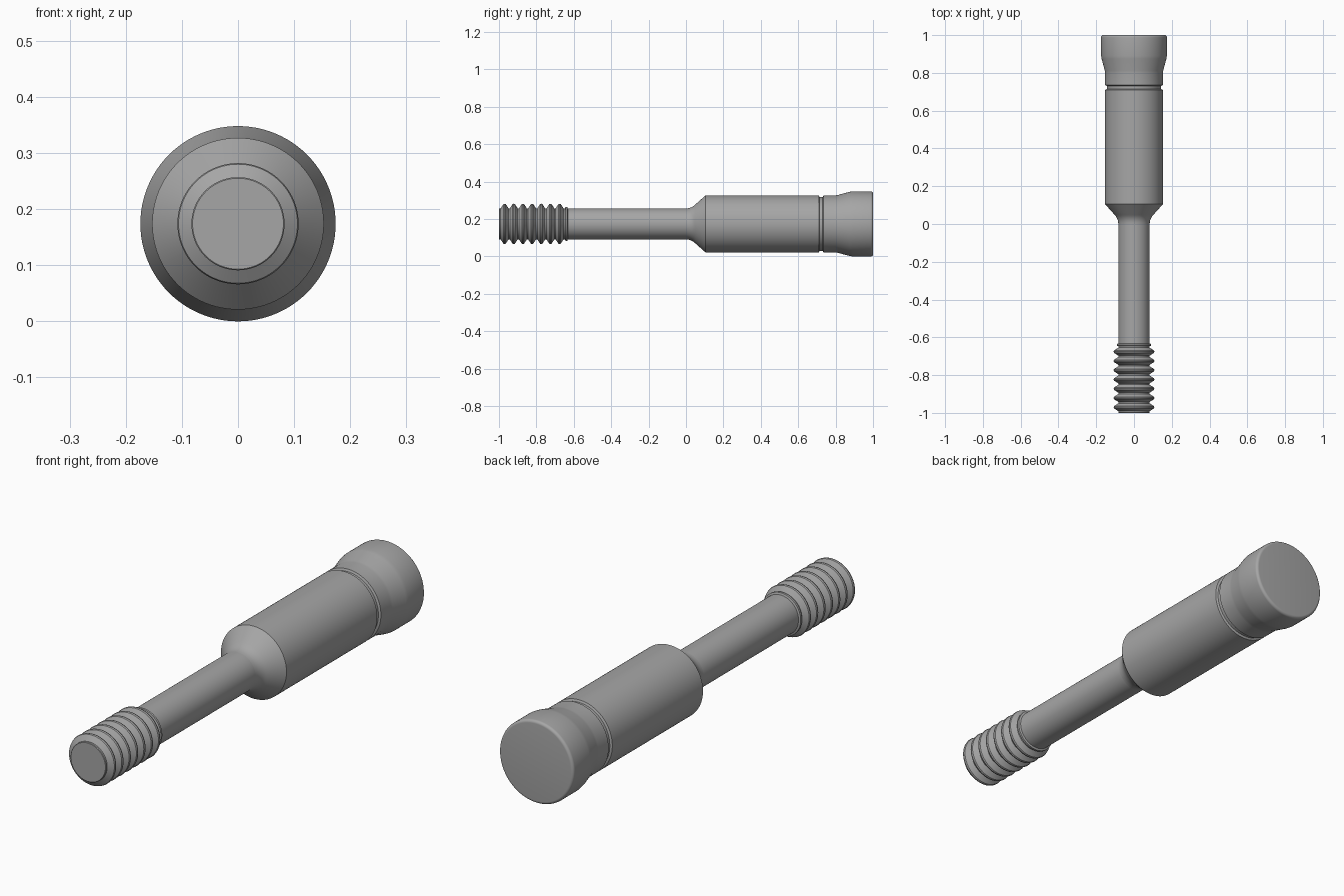
import bpy, bmesh, math
from mathutils import Matrix, Vector

old = bpy.data.objects.get("Cube")
if old:
    bpy.data.objects.remove(old, do_unlink=True)

AXIS_Z = 0.174
SEGMENTS = 96

steel = bpy.data.materials.new("grey_steel")
steel.use_nodes = True
colour = (0.38, 0.38, 0.38, 1)
steel.diffuse_color = colour
steel.node_tree.nodes["Principled BSDF"].inputs["Base Color"].default_value = colour


def arc(cy, cr, radius, start, end, steps=6):
    """Points (y, r) of a fillet, angles in degrees."""
    angles = [math.radians(start + (end - start) * i / steps) for i in range(steps + 1)]
    return [(cy + radius * math.cos(a), cr + radius * math.sin(a)) for a in angles]


def lathe(name, profile):
    """Revolve a (y, radius) profile, ordered front to back, about the long axis."""
    bm = bmesh.new()
    verts = [bm.verts.new((r, y, 0)) for y, r in profile]
    edges = [bm.edges.new(pair) for pair in zip(verts, verts[1:])]
    bmesh.ops.spin(bm, geom=verts + edges, cent=(0, 0, 0), axis=(0, 1, 0),
                   angle=math.tau, steps=SEGMENTS)
    bmesh.ops.remove_doubles(bm, verts=bm.verts, dist=0.0002)
    bmesh.ops.recalc_face_normals(bm, faces=bm.faces)
    # Make the normals of open tubes point away from the axis
    flow = sum(f.normal.dot(Vector((f.calc_center_median().x, 0, f.calc_center_median().z)))
               for f in bm.faces)
    if flow < 0:
        bmesh.ops.reverse_faces(bm, faces=bm.faces)
    bm.transform(Matrix.Translation((0, 0, AXIS_Z)))
    mesh = bpy.data.meshes.new(name)
    bm.to_mesh(mesh)
    bm.free()
    mesh.materials.append(steel)
    obj = bpy.data.objects.new(name, mesh)
    bpy.context.collection.objects.link(obj)
    bpy.ops.object.select_all(action="DESELECT")
    obj.select_set(True)
    bpy.context.view_layer.objects.active = obj
    bpy.ops.object.shade_smooth_by_angle(angle=math.radians(30))
    return obj


# Threaded tip: seven equal ridges and a small collar
shaft_r, ridge_r = 0.083, 0.108
thread = [(-1, 0), (-1, 0.081), (-0.998, shaft_r)]
for i in range(7):
    y = -0.97 + 0.049 * i
    thread += [(y - 0.021, shaft_r), (y - 0.006, ridge_r - 0.002), (y, ridge_r),
               (y + 0.006, ridge_r - 0.002), (y + 0.021, shaft_r)]
thread += [(-0.647, shaft_r), (-0.644, 0.091), (-0.635, 0.091), (-0.632, shaft_r)]
lathe("threaded_tip", thread)

# Slim shaft
lathe("shaft", [(-0.632, shaft_r), (0, shaft_r)])

# Shoulder: hollow fillet running into a cone
fillet_r = 0.07
lathe("shoulder", arc(0, shaft_r + fillet_r, fillet_r, -90, -45) + [(0.105, 0.153)])

# Main barrel
lathe("barrel", [(0.105, 0.153), (0.71, 0.153)])

# Groove between barrel and head
lathe("groove", [(0.71, 0.153), (0.714, 0.144), (0.731, 0.144), (0.735, 0.153)])

# Flared head with a rounded rim and flat back
bevel = 0.012
lathe("flared_head", [(0.735, 0.153), (0.8, 0.153), (0.812, 0.1545), (0.875, 0.1715),
                      (0.89, 0.174)]
      + arc(1 - bevel, 0.174 - bevel, bevel, 90, 0) + [(1, 0)])
